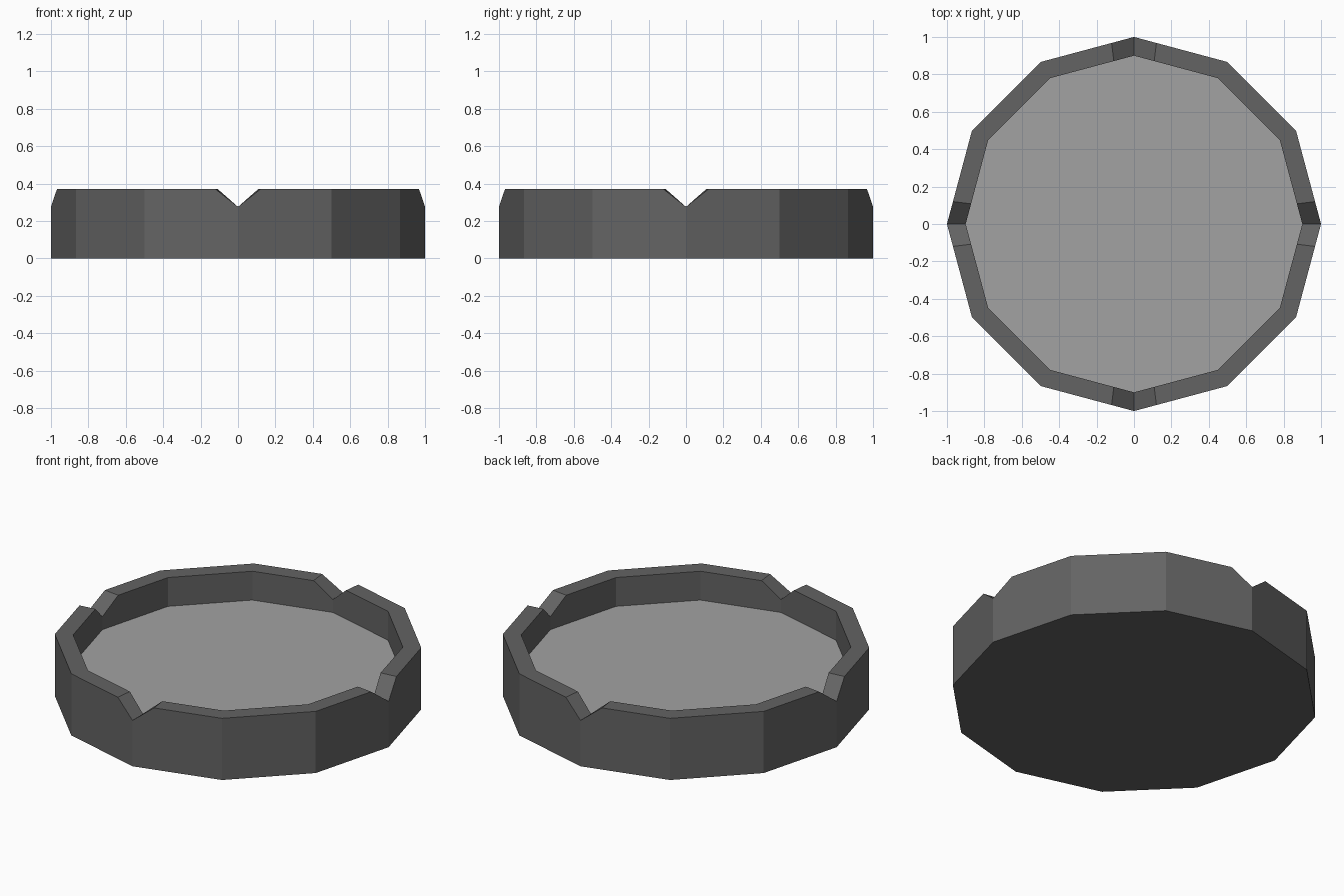
import bpy, bmesh
from math import pi, cos, sin
from mathutils import Vector

if "Cube" in bpy.data.objects:
    bpy.data.objects.remove(bpy.data.objects["Cube"])

SIDES = 12
HEIGHT, NOTCH_Z, FLOOR_Z = 0.37, 0.275, 0.197
INNER = 0.9        # inner wall radius
NOTCH = 0.24       # notch half width as a share of one side


def corner(i):
    a = 2 * pi * i / SIDES
    return Vector((cos(a), sin(a), 0))


def grey(name, v):
    m = bpy.data.materials.new(name)
    m.diffuse_color = (v, v, v, 1)
    m.use_nodes = True
    m.node_tree.nodes["Principled BSDF"].inputs["Base Color"].default_value = m.diffuse_color
    return m


# Columns around the rim: every corner, plus a point each side of each notch
columns = []
for i in range(SIDES):
    p = corner(i)
    if i % 3 == 0:
        columns.append((p.lerp(corner(i - 1), NOTCH), HEIGHT))
        columns.append((p, NOTCH_Z))
        columns.append((p.lerp(corner(i + 1), NOTCH), HEIGHT))
    else:
        columns.append((p, HEIGHT))

# Wall section per column: outer bottom, outer top, inner top, inner floor
bm = bmesh.new()
rings = []
for p, top in columns:
    section = ((1, 0), (1, top), (INNER, top), (INNER, FLOOR_Z))
    rings.append([bm.verts.new((p.x * r, p.y * r, z)) for r, z in section])

for k, a in enumerate(rings):
    b = rings[(k + 1) % len(rings)]
    for j in range(3):
        bm.faces.new((a[j], b[j], b[j + 1], a[j + 1]))

# Underside and the lighter dish floor
bm.faces.new([r[0] for r in reversed(rings)])
bm.faces.new([r[3] for r in rings]).material_index = 1
bmesh.ops.recalc_face_normals(bm, faces=bm.faces)

mesh = bpy.data.meshes.new("notched_tray")
bm.to_mesh(mesh)
bm.free()
mesh.materials.append(grey("dark_grey", 0.126))
mesh.materials.append(grey("mid_grey", 0.36))
tray = bpy.data.objects.new("notched_tray", mesh)
bpy.context.collection.objects.link(tray)
